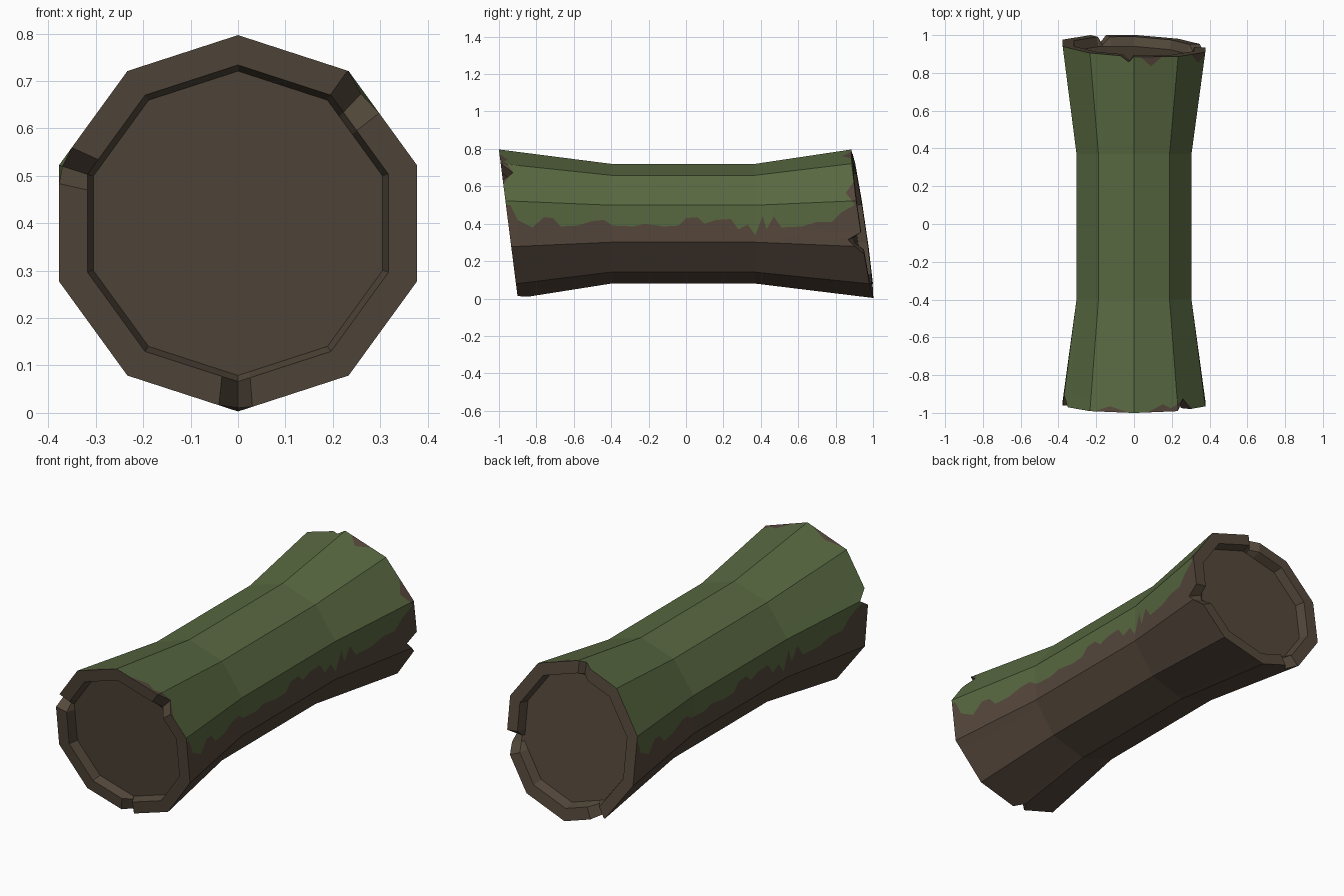
import bpy, bmesh, math
from mathutils import Vector

if "Cube" in bpy.data.objects:
    bpy.data.objects.remove(bpy.data.objects["Cube"])

SIDES, CZ = 10, 0.4
R_END, R_RIM, R_RECESS, R_MID = 0.397, 0.334, 0.321, 0.32
BARK, MOSS, WOOD = 0, 1, 2
# V-notches chipped out of each end: start angle, deepest angle, end angle, depth
NOTCH_FRONT = [(38, 46.5, 54.3, 0.06), (155.5, 162, 167.5, 0.06), (264, 270, 274.5, 0.06)]
NOTCH_BACK = [(90.5, 94, 101, 0.03), (335, 347, 353, 0.075), (235, 239, 247, 0.06)]
# bare patches in the moss at the ends: end, angle, half width, depth
PATCHES = [(-1, 47, 0.10, 0.06), (-1, 66, 0.08, 0.04), (-1, 110, 0.10, 0.03),
           (1, 76, 0.06, 0.05), (1, 95, 0.03, 0.03), (1, 26, 0.08, 0.05)]
# lower moss edge along the side: y, z
MOSS_EDGE = [(-1.1, .50), (-.94, .50), (-.90, .42), (-.82, .38), (-.76, .435), (-.71, .43),
             (-.67, .385), (-.58, .39), (-.50, .415), (-.44, .42), (-.39, .39), (-.28, .385),
             (-.22, .40), (-.12, .385), (-.04, .39), (0, .43), (.06, .435), (.10, .40),
             (.16, .42), (.24, .425), (.28, .37), (.33, .395), (.37, .34), (.43, .37),
             (.41, .44), (.47, .44), (.51, .38), (.62, .385), (.70, .41), (.78, .41),
             (.83, .46), (.90, .50), (1.1, .505)]
MOSS_EDGE.sort()


def end_y(end, x, z):
    """Slanted saw cut at either end."""
    if end < 0:
        return -0.95 - 0.127 * (z - CZ)
    return 0.943 - 0.04 * x - 0.147 * (z - CZ)


def polar(a, r):
    """Point on a ten-sided outline with a corner at the top."""
    step = 360 / SIDES
    off = (a - 90 + step / 2) % step - step / 2
    off = step / 2 - abs(off)
    rad = r * math.cos(math.radians(step / 2)) / math.cos(math.radians(off))
    return rad * math.cos(math.radians(a)), CZ + rad * math.sin(math.radians(a))


def notch(end, a):
    for lo, mid, hi, d in (NOTCH_FRONT if end < 0 else NOTCH_BACK):
        if lo < a < hi:
            return d * ((a - lo) / (mid - lo) if a <= mid else (hi - a) / (hi - mid))
    return 0.0


angles = {(90 + i * 360 / SIDES) % 360 for i in range(SIDES)}
for n in NOTCH_FRONT + NOTCH_BACK:
    angles.update(n[:3])
angles = sorted(angles)

bm = bmesh.new()


def mid_ring(y):
    return [bm.verts.new((x, y, z)) for x, z in (polar(a, R_MID) for a in angles)]


def end_ring(end, r, depth=0.0, kind="outer"):
    ring = []
    for a in angles:
        d = depth
        rr = r
        if kind == "outer":
            d = notch(end, a)
            rr = r - d * 0.125
        elif kind == "inner":
            d = min(notch(end, a), 0.044)
        x, z = polar(a, rr)
        ring.append(bm.verts.new((x, end_y(end, x, z) - end * d, z)))
    return ring


# log body: recess, rim, flared sides, rim, recess
rings = [end_ring(-1, R_RECESS, 0.05, "flat"), end_ring(-1, R_RIM, 0, "inner"), end_ring(-1, R_END),
         mid_ring(-0.4), mid_ring(0.37),
         end_ring(1, R_END), end_ring(1, R_RIM, 0, "inner"), end_ring(1, R_RECESS, 0.05, "flat")]
N = len(angles)
for k in range(len(rings) - 1):
    A, B = rings[k], rings[k + 1]
    for i in range(N):
        j = (i + 1) % N
        f = bm.faces.new((A[i], A[j], B[j], B[i]))
        f.material_index = BARK if 2 <= k <= 4 else WOOD
for ring in (rings[0], rings[-1]):
    bm.faces.new(ring).material_index = WOOD
bmesh.ops.recalc_face_normals(bm, faces=bm.faces[:])


def cut(test, co, no):
    """Split the bark faces that pass the test along a plane."""
    faces = [f for f in bm.faces if f.material_index == BARK and test(f)]
    geom = set(faces)
    for f in faces:
        geom.update(f.edges)
        geom.update(f.verts)
    if faces:
        bmesh.ops.bisect_plane(bm, geom=list(geom), dist=1e-5, plane_co=co, plane_no=no)
        bm.normal_update()


def patch_frame(p):
    end, a, w, d = p
    x, z = polar(a, R_END)
    t = Vector((-math.sin(math.radians(a)), 0, math.cos(math.radians(a))))
    radial = Vector((t.z, 0, -t.x))
    tip = Vector((x, end_y(end, x, z) - end * d, z))
    normals = [(t * (s * d) - Vector((0, end * w, 0))).normalized() for s in (-1, 1)]
    return end, radial, tip, normals


# bare patches cut as wedges at the ends
frames = [patch_frame(p) for p in PATCHES]
for end, radial, tip, normals in frames:
    for no in normals:
        cut(lambda f: f.calc_center_median().y * end > 0.5 and f.normal.dot(radial) > 0.6, tip, no)

# ragged moss edge on the two upright sides
for s in (1, -1):
    pts = MOSS_EDGE if s > 0 else [(-y, z) for y, z in reversed(MOSS_EDGE)]
    for y, z in pts[1:-1]:
        cut(lambda f: f.normal.x * s > 0.9, (0, y, 0), (0, 1, 0))
    for (y0, z0), (y1, z1) in zip(pts, pts[1:]):
        cut(lambda f: f.normal.x * s > 0.9 and y0 < f.calc_center_median().y < y1,
            (0, y0, z0), Vector((0, z0 - z1, y1 - y0)).normalized())


def moss_height(c):
    y = c.y if c.x > 0 else -c.y
    for (y0, z0), (y1, z1) in zip(MOSS_EDGE, MOSS_EDGE[1:]):
        if y0 <= y <= y1:
            return z0 + (z1 - z0) * (y - y0) / (y1 - y0)
    return CZ


# moss above the edge, except in the bare patches
mossy = []
for f in bm.faces:
    if f.material_index != BARK:
        continue
    c = f.calc_center_bounds() if len(f.verts) > 4 else f.calc_center_median()
    bare = any(c.y * end > 0.5 and f.normal.dot(radial) > 0.6 and
               all((c - tip).dot(no) < 0 for no in normals)
               for end, radial, tip, normals in frames)
    upright = abs(f.normal.x) > 0.9
    if not bare and c.z > (moss_height(c) if upright else CZ):
        mossy.append(f)
for f in mossy:
    f.material_index = MOSS

mesh = bpy.data.meshes.new("mossy_log")
bm.to_mesh(mesh)
bm.free()
for name, col in (("brown bark", (0.090, 0.062, 0.044)), ("green moss", (0.097, 0.138, 0.052)),
                  ("cut wood", (0.086, 0.064, 0.043))):
    m = bpy.data.materials.new(name)
    m.diffuse_color = (*col, 1)
    m.use_nodes = True
    m.node_tree.nodes["Principled BSDF"].inputs["Base Color"].default_value = m.diffuse_color
    mesh.materials.append(m)
log = bpy.data.objects.new("mossy_log", mesh)
bpy.context.collection.objects.link(log)
